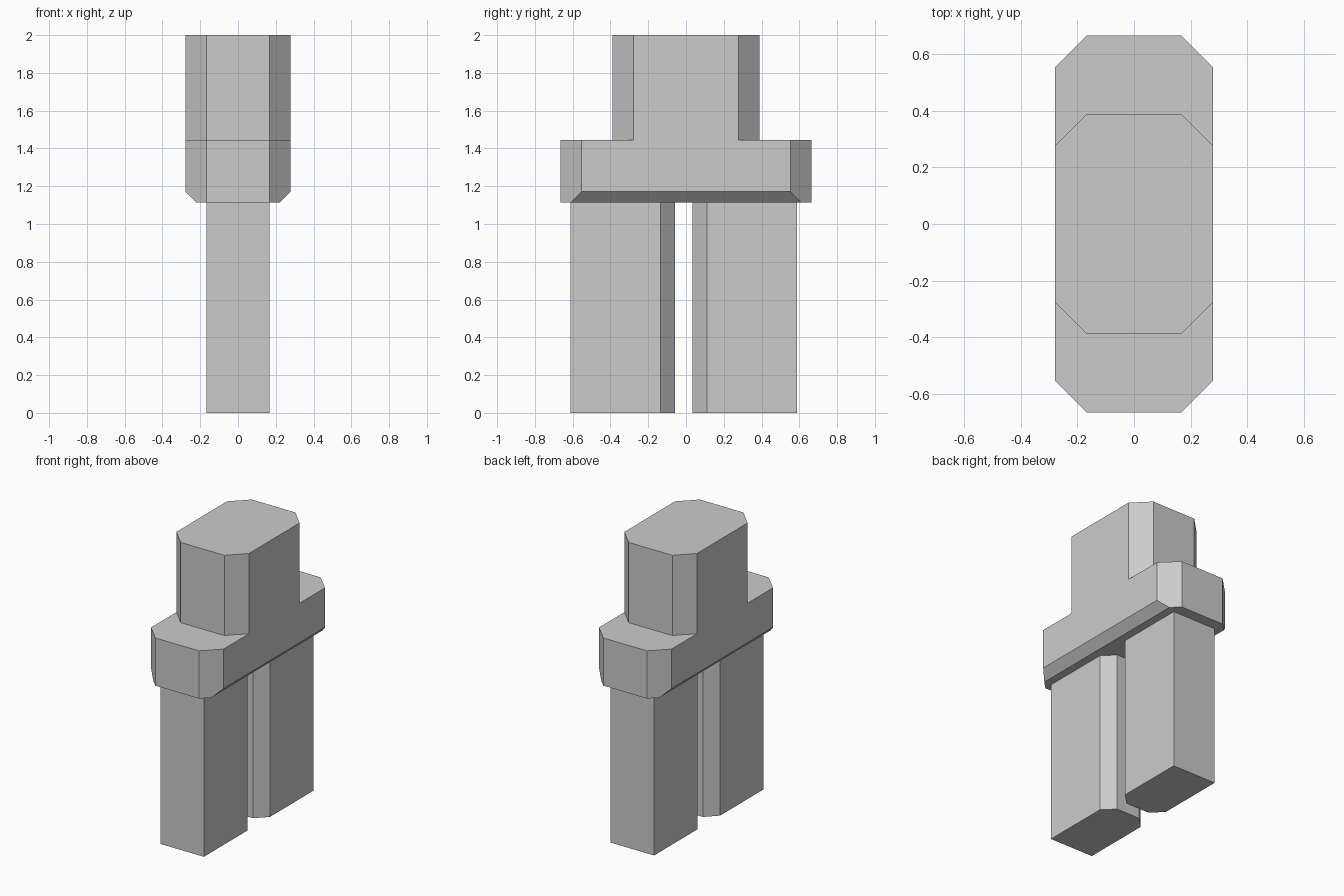
import bpy
import bmesh

cube = bpy.data.objects.get("Cube")
if cube:
    bpy.data.objects.remove(cube, do_unlink=True)

GREY = (0.6, 0.6, 0.6, 1.0)
grey = bpy.data.materials.new("plain grey")
grey.use_nodes = True
grey.diffuse_color = GREY
grey.node_tree.nodes["Principled BSDF"].inputs["Base Color"].default_value = GREY


def octagon(half_x, half_y, cut):
    """Rectangle outline with its four corners cut at 45 degrees."""
    quarter = [(half_x, half_y - cut), (half_x - cut, half_y)]
    back = quarter + [(-x, y) for x, y in reversed(quarter)]
    return back + [(-x, -y) for x, y in back]


def prism(name, outline, bottom, top, side_bevel=None):
    """Extrude an outline upwards, optionally bevelling the lower long sides."""
    bm = bmesh.new()
    base = bm.faces.new([bm.verts.new((x, y, bottom)) for x, y in outline])
    moved = bmesh.ops.extrude_face_region(bm, geom=[base])["geom"]
    verts = [v for v in moved if isinstance(v, bmesh.types.BMVert)]
    bmesh.ops.translate(bm, verts=verts, vec=(0, 0, top - bottom))
    if not any(f.normal.z < 0 and len(f.verts) == len(outline) for f in bm.faces):
        bm.faces.new([v for v in base.verts])
    if side_bevel:
        half_x = max(x for x, y in outline)
        for side in (-1, 1):
            cut = bmesh.ops.bisect_plane(
                bm, geom=bm.verts[:] + bm.edges[:] + bm.faces[:],
                plane_co=(side * half_x, 0, bottom + side_bevel),
                plane_no=(side, 0, -1), clear_outer=True)["geom_cut"]
            bmesh.ops.contextual_create(
                bm, geom=[e for e in cut if isinstance(e, bmesh.types.BMEdge)])
    bmesh.ops.recalc_face_normals(bm, faces=bm.faces[:])
    mesh = bpy.data.meshes.new(name)
    bm.to_mesh(mesh)
    bm.free()
    mesh.materials.append(grey)
    obj = bpy.data.objects.new(name, mesh)
    bpy.context.collection.objects.link(obj)
    return obj


HIP_BOTTOM, HIP_TOP = 1.115, 1.445
HALF_X, CORNER = 0.278, 0.111

# Body: upper block on a longer hip block
prism("torso", octagon(HALF_X, 0.388, CORNER), HIP_TOP, 2.0)
prism("hips", octagon(HALF_X, 0.665, CORNER), HIP_BOTTOM, HIP_TOP, side_bevel=0.056)


# Legs: square outer end, cut corners on the inner end
def leg(name, outer, inner):
    half_x, cut = 0.167, 0.077
    step = cut if outer > inner else -cut
    side = [(half_x, outer), (half_x, inner + step), (half_x - cut, inner)]
    outline = side + [(-x, y) for x, y in reversed(side)]
    prism(name, outline, 0.0, HIP_BOTTOM)


leg("front_leg", -0.611, -0.057)
leg("back_leg", 0.587, 0.034)
